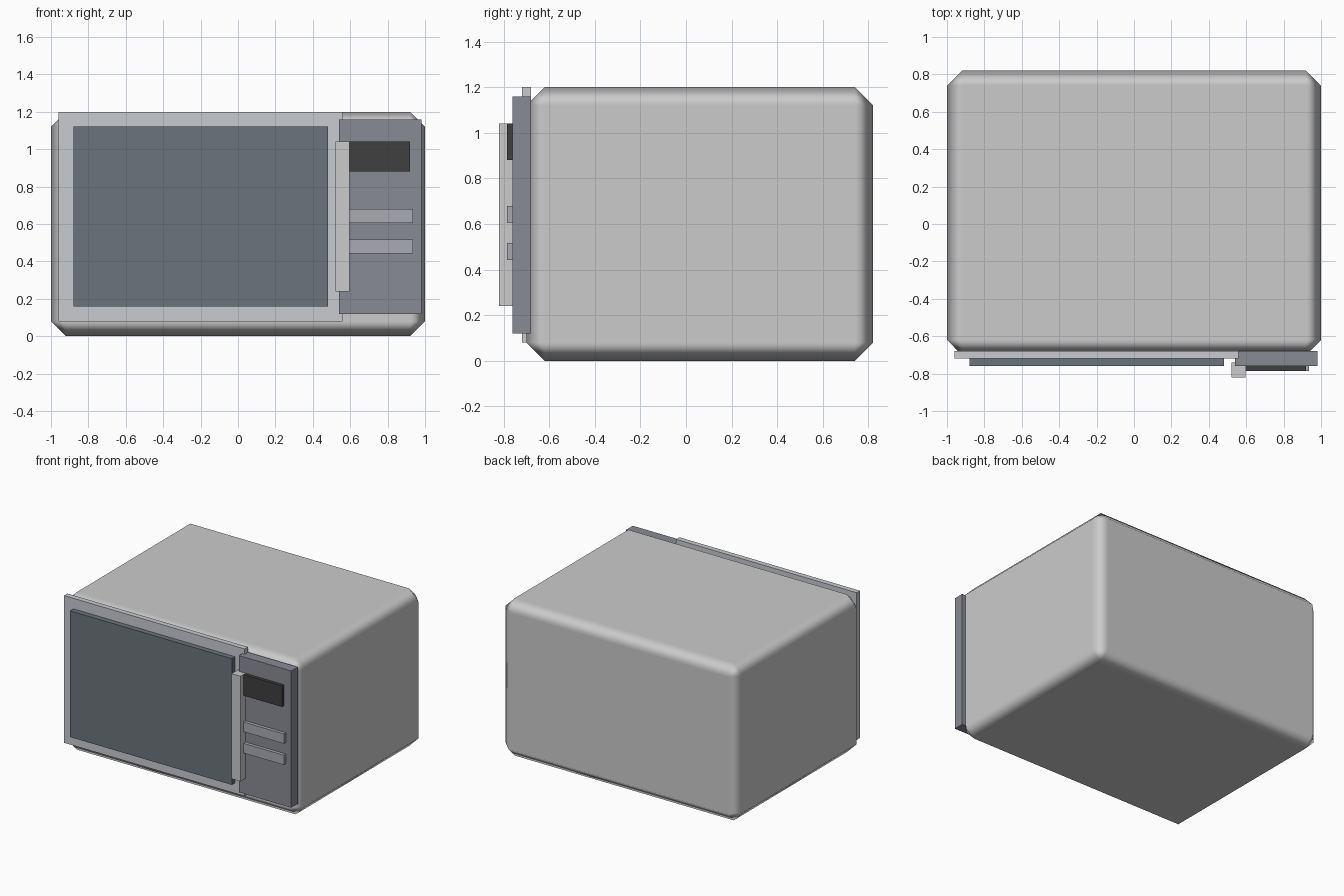
import bpy

if "Cube" in bpy.data.objects:
    bpy.data.objects.remove(bpy.data.objects["Cube"])


def material(name, rgb):
    m = bpy.data.materials.new(name)
    m.diffuse_color = (*rgb, 1)
    m.use_nodes = True
    m.node_tree.nodes["Principled BSDF"].inputs["Base Color"].default_value = m.diffuse_color
    return m


def box(name, x, y, z, mat=None):
    """Box spanning the given (min, max) ranges."""
    bpy.ops.mesh.primitive_cube_add(size=1, location=[sum(r) / 2 for r in (x, y, z)])
    ob = bpy.context.object
    ob.name = name
    ob.scale = [r[1] - r[0] for r in (x, y, z)]
    bpy.ops.object.transform_apply(location=False, rotation=False, scale=True)
    if mat:
        ob.data.materials.append(mat)
    return ob


frame_grey = material("frame_grey", (0.58, 0.60, 0.63))
glass = material("dark_glass", (0.15, 0.175, 0.20))
panel_dark = material("panel_dark", (0.25, 0.26, 0.30))
black = material("display_black", (0.05, 0.05, 0.05))
button_grey = material("button_grey", (0.40, 0.41, 0.44))

# Casing with softly shaded chamfers
casing = box("casing", (-1, 1), (-0.70, 0.82), (0, 1.2))
bevel = casing.modifiers.new("chamfer", 'BEVEL')
bevel.width = 0.08
bevel.segments = 1
bevel.harden_normals = True
bpy.ops.object.shade_smooth()

# Door, window and handle
box("door_frame", (-0.96, 0.56), (-0.72, -0.68), (0.08, 1.2), frame_grey)
box("door_window", (-0.88, 0.48), (-0.76, -0.72), (0.16, 1.12), glass)
box("door_handle", (0.52, 0.595), (-0.82, -0.74), (0.24, 1.04))

# Control panel with display and two buttons
box("control_panel", (0.54, 0.98), (-0.76, -0.68), (0.12, 1.16), panel_dark)
box("display", (0.58, 0.92), (-0.785, -0.755), (0.88, 1.04), black)
for i, z in enumerate((0.48, 0.642)):
    box(f"button_{i + 1}", (0.58, 0.935), (-0.785, -0.755), (z - 0.037, z + 0.037), button_grey)
